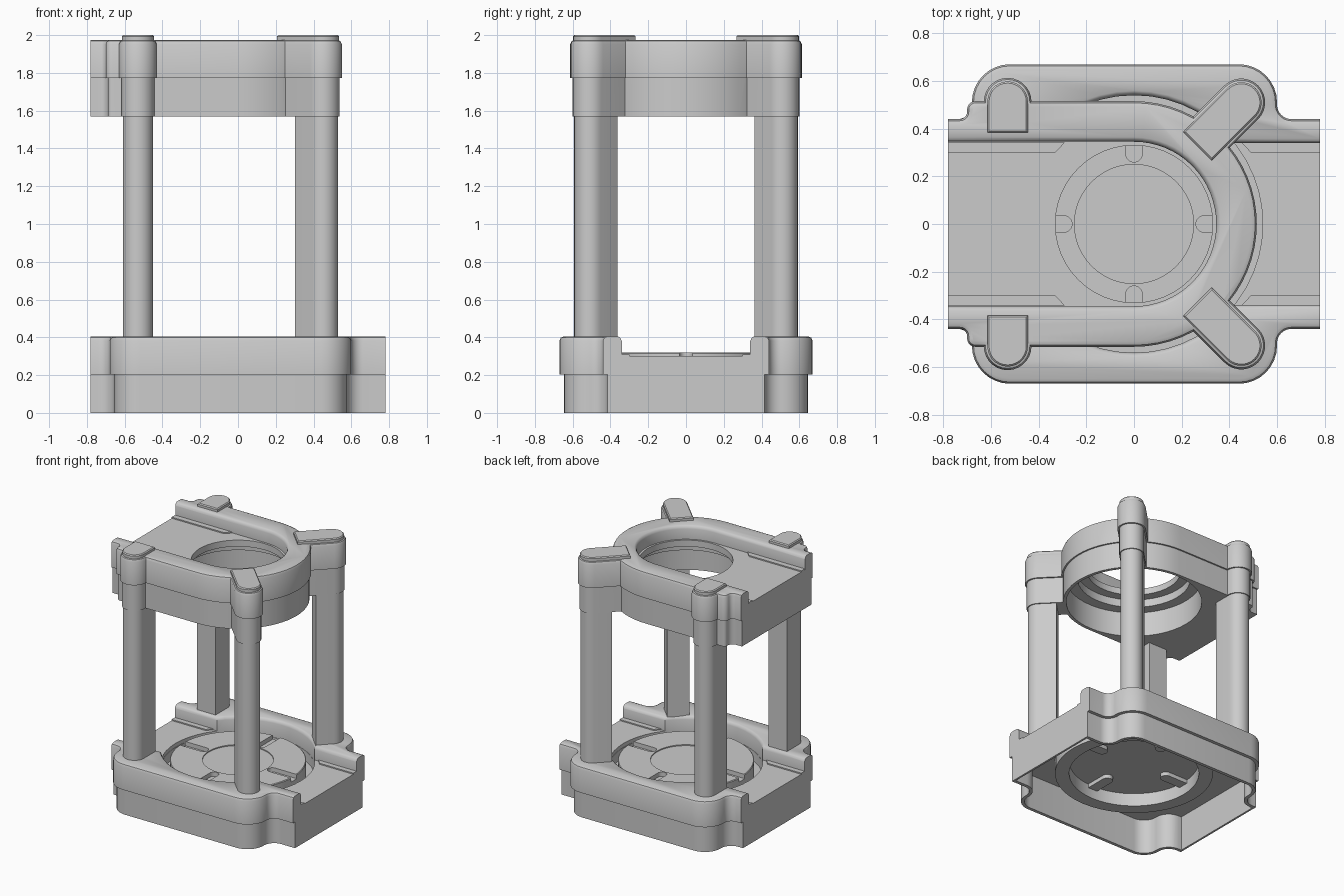
import bpy, bmesh
from math import sin, cos, radians, pi

if "Cube" in bpy.data.objects:
    bpy.data.objects.remove(bpy.data.objects["Cube"], do_unlink=True)

grey = bpy.data.materials.new("plain grey")
grey.use_nodes = True
grey.diffuse_color = (0.6, 0.6, 0.6, 1)
grey.node_tree.nodes["Principled BSDF"].inputs["Base Color"].default_value = (0.6, 0.6, 0.6, 1)


# Helpers: outlines are functions of an offset, lofted through (z, offset) sections
def arc(cx, cy, r, a0, a1, n=8):
    return [(cx + r * cos(radians(a0 + (a1 - a0) * i / n)),
             cy + r * sin(radians(a0 + (a1 - a0) * i / n))) for i in range(n + 1)]


def mirrored(half):
    return half + [(x, -y) for x, y in reversed(half) if abs(y) > 1e-5]


def loft(name, outline, sections):
    bm = bmesh.new()
    rings = [[bm.verts.new((x, y, z)) for x, y in outline(off)] for z, off in sections]
    for a, b in zip(rings, rings[1:]):
        for i in range(len(a)):
            j = (i + 1) % len(a)
            bm.faces.new((a[i], a[j], b[j], b[i]))
    bm.faces.new(rings[0][::-1])
    bm.faces.new(rings[-1])
    bmesh.ops.recalc_face_normals(bm, faces=bm.faces)
    mesh = bpy.data.meshes.new(name)
    bm.to_mesh(mesh)
    bm.free()
    mesh.materials.append(grey)
    ob = bpy.data.objects.new(name, mesh)
    bpy.context.collection.objects.link(ob)
    return ob


def combine(ob, tool, operation):
    mod = ob.modifiers.new("combine", 'BOOLEAN')
    mod.operation, mod.solver, mod.object = operation, 'EXACT', tool
    bpy.context.view_layer.objects.active = ob
    bpy.ops.object.modifier_apply(modifier=mod.name)
    bpy.data.objects.remove(tool, do_unlink=True)


def cut(ob, outline, sections):
    combine(ob, loft("cutter", outline, sections), 'DIFFERENCE')


def circle(r):
    return lambda off: arc(0, 0, r + off, 0, 352.5, 47)


def stadium(c, angle, r, length):
    # Half round at c facing angle, square end behind it
    a = radians(angle)

    def outline(off):
        back = [(c[0] - (length + off) * cos(a) - s * (r + off) * sin(a),
                 c[1] - (length + off) * sin(a) + s * (r + off) * cos(a)) for s in (1, -1)]
        return arc(c[0], c[1], r + off, angle - 90, angle + 90, 14) + back
    return outline


def rim(top, low=None):
    # Straight wall that flares out to round the upper edge of an opening
    return [(low, 0), (top - .025, 0), (top - .008, .007), (top + .004, .025)]


def tiers(bottom, inset):
    # Two-step wall with a rounded top edge
    return [(bottom, -inset), (bottom + .203, -inset), (bottom + .203, 0),
            (bottom + .382, 0), (bottom + .398, -.007), (bottom + .405, -.022)]


# Plan shapes
def base_plan(off, end=.78):
    f = .06 - off
    half = [(end, .44 + off)]
    half += arc(.60 + off + f, .44 + off + f, f, 270, 180)
    half += arc(.44, .51, .16 + off, 0, 90)
    half += arc(-.52, .51, .16 + off, 90, 180)
    half += arc(-.68 - off - f, .44 + off + f, f, 0, -90)
    return mirrored(half + [(-end, .44 + off)])


def top_plan(off):
    f = .03 - off
    half = arc(0, 0, .515 + off, 0, 90, 16)
    half += arc(-.665, .48, .035 + off, 90, 180, 5)
    half += arc(-.70 - off - f, .44 + off + f, f, 0, -90, 5)
    return mirrored(half + [(-.78, .44 + off)])


def through_channel(off):
    return mirrored([(.9, .34 + off), (-.9, .34 + off)])


def ended_channel(off):
    return mirrored(arc(0, 0, .345 + off, 0, 90, 16) + [(-.9, .345 + off)])


# Hollow base with a channel and a round opening
base = loft("base_body", base_plan, tiers(0, .025))
cut(base, lambda off: base_plan(off, .765), [(-.1, -.05), (.27, -.05)])
cut(base, through_channel, rim(.405, .30))
cut(base, circle(.54), rim(.405, -.1))

# Round pan: groove around a raised disc
pan = loft("base_disc", circle(0), [
    (.27, .46), (.17, .46), (.17, .56), (.268, .56), (.268, .54), (.19, .54),
    (.19, .48), (.315, .48), (.32, .475), (.32, .25), (.312, .25)])
for k in range(4):
    a = k * pi / 2
    slot = stadium((.295 * cos(a), .295 * sin(a)), 180 + 90 * k, .035, .25)
    cut(pan, slot, [(.287, 0), (.4, 0)])
    loft("slot_underside", stadium((.295 * cos(a), .295 * sin(a)), 180 + 90 * k, .04, .16),
         [(.24, 0), (.275, 0)])

# Pillar places: centre, outward angle, pillar, sleeve and pad lengths
places = []
for s in (1, -1):
    places += [((-.53, .513 * s), 90 * s, .145, .11, .13),
               ((.45, .51 * s), 45 * s, .13, .25, .26)]

# Top frame with sleeves joined on
top = loft("top_frame", top_plan, tiers(1.57, .012))
for c, angle, _, reach, _ in places:
    combine(top, loft("sleeve", stadium(c, angle, .10, reach), tiers(1.57, .012)), 'UNION')
cut(top, ended_channel, rim(1.975, 1.87))
cut(top, circle(.48), [(1.5, 0), (1.76, 0)])
cut(top, circle(.40), [(1.7, 0), (1.82, 0)])
cut(top, circle(.33), [(1.6, 0), (1.95, 0)])

# Pillars and the pads above them
for c, angle, depth, _, pad in places:
    loft("pillar", stadium(c, angle, .08, depth), [(.28, 0), (1.6, 0)])
    loft("top_pad", stadium(c, angle, .085, pad), [(1.96, 0), (1.993, 0), (2.0, -.007)])


# Thin ledges along the channel sides
def ledge(inner, sx, sy):
    return lambda off: [(x * sx, y * sy) for x, y in
                        ((.78, .30), (inner + .04, .30), (inner, .342), (.78, .342))]


for sy in (1, -1):
    loft("top_ledge", ledge(.29, -1, sy), [(1.865, 0), (1.879, 0)])
    for sx in (1, -1):
        loft("base_ledge", ledge(.45, sx, sy), [(.295, 0), (.309, 0)])

# Smooth curved walls, keep edges sharp
bpy.ops.object.select_all(action='DESELECT')
for ob in bpy.context.collection.objects:
    if ob.type == 'MESH' and grey.name in ob.data.materials:
        ob.select_set(True)
        bpy.context.view_layer.objects.active = ob
bpy.ops.object.shade_smooth_by_angle(angle=radians(35))
